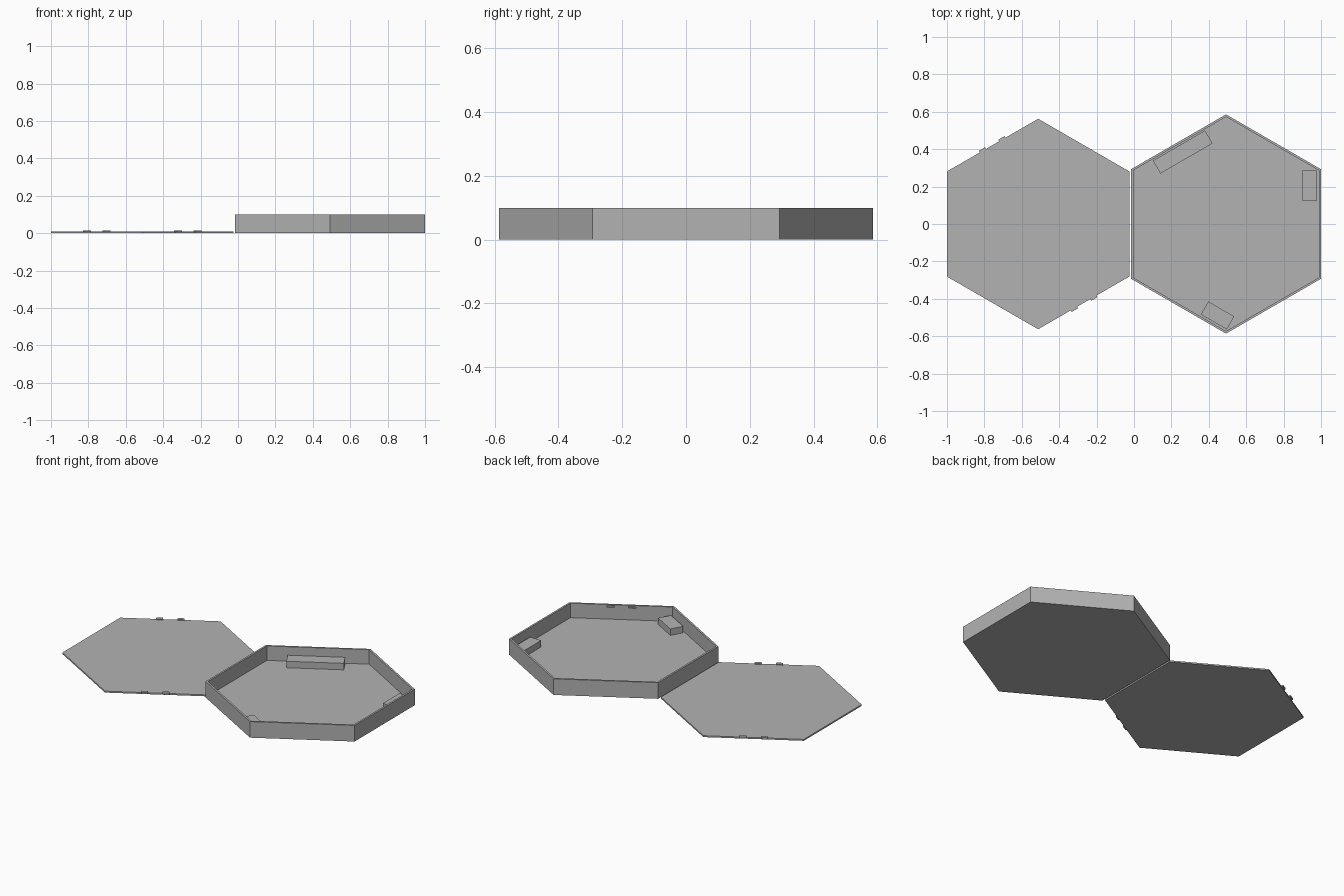
import bpy, bmesh, math
from mathutils import Matrix, Vector

if "Cube" in bpy.data.objects:
    bpy.data.objects.remove(bpy.data.objects["Cube"])

grey = bpy.data.materials.new("plain grey")
grey.diffuse_color = (0.45, 0.45, 0.45, 1)
grey.use_nodes = True
grey.node_tree.nodes["Principled BSDF"].inputs["Base Color"].default_value = grey.diffuse_color

TRAY_X, TRAY_R, TRAY_H = 0.492, 0.586, 0.099
LID_X, LID_R, LID_T = -0.5125, 0.5625, 0.009
WALL, FLOOR = 0.0115, 0.01
HALF = math.sqrt(3) / 2          # apothem of a hexagon of radius 1


def finish(bm, name):
    bmesh.ops.recalc_face_normals(bm, faces=bm.faces)
    mesh = bpy.data.meshes.new(name)
    bm.to_mesh(mesh)
    bm.free()
    mesh.materials.append(grey)
    obj = bpy.data.objects.new(name, mesh)
    bpy.context.collection.objects.link(obj)
    return obj


def hexagon(bm, x, radius, height):
    """Upright hexagonal prism with corners on the y axis; returns its top face."""
    pts = [bm.verts.new((x + radius * math.sin(math.radians(60 * i)),
                         radius * math.cos(math.radians(60 * i)), 0)) for i in range(6)]
    base = bm.faces.new(pts)
    out = bmesh.ops.extrude_face_region(bm, geom=[base], use_keep_orig=True)["geom"]
    bmesh.ops.translate(bm, verts=[v for v in out if isinstance(v, bmesh.types.BMVert)],
                        vec=(0, 0, height))
    return next(f for f in out if isinstance(f, bmesh.types.BMFace))


def edge_box(name, x, angle, distance, along, length, width, z0, z1):
    """Box lying parallel to the hexagon side that faces the given angle."""
    bm = bmesh.new()
    bmesh.ops.create_cube(bm, size=1)
    place = (Matrix.Translation((x, 0, 0)) @ Matrix.Rotation(math.radians(angle), 4, 'Z')
             @ Matrix.Translation((distance, along, (z0 + z1) / 2))
             @ Matrix.Diagonal((width, length, z1 - z0, 1)))
    bm.transform(place)
    return finish(bm, name)


# Tray: prism whose top is inset and sunk to the floor
bm = bmesh.new()
top = hexagon(bm, TRAY_X, TRAY_R, TRAY_H)
bmesh.ops.recalc_face_normals(bm, faces=bm.faces)
bmesh.ops.inset_region(bm, faces=[top], thickness=WALL, use_even_offset=True)
sunk = bmesh.ops.extrude_face_region(bm, geom=[top])["geom"]
bmesh.ops.translate(bm, verts=[v for v in sunk if isinstance(v, bmesh.types.BMVert)],
                    vec=(0, 0, FLOOR - TRAY_H))
if top.is_valid:
    bmesh.ops.delete(bm, geom=[top], context='FACES_ONLY')
tray = finish(bm, "tray")

# Lid: thin flat hexagon
bm = bmesh.new()
hexagon(bm, LID_X, LID_R, LID_T)
finish(bm, "lid")

# Snap clips on two opposite lid sides, with matching blind slots in the tray wall
inner = TRAY_R * HALF - WALL
for angle in (120, -60):
    for along in (-0.06, 0.06):
        edge_box("lid_clip", LID_X, angle, LID_R * HALF, along, 0.038, 0.02, 0.005, 0.015)
        cutter = edge_box("slot_cutter", TRAY_X, angle, inner, along, 0.042, 0.016,
                          TRAY_H - 0.017, TRAY_H - 0.007)
        cutter.hide_render = True
        cutter.hide_set(True)
        cut = tray.modifiers.new("slot", 'BOOLEAN')
        cut.operation = 'DIFFERENCE'
        cut.solver = 'EXACT'
        cut.object = cutter

# Blocks standing on the tray floor
edge_box("long_block", TRAY_X, 120, 0.449, 0.008, 0.322, 0.08, FLOOR - 0.002, 0.05)
edge_box("short_block", TRAY_X, 240, 0.446, 0.205, 0.16, 0.08, FLOOR - 0.002, 0.05)
edge_box("side_block", TRAY_X, 0, 0.4465, 0.204, 0.162, 0.076, FLOOR - 0.002, 0.05)
